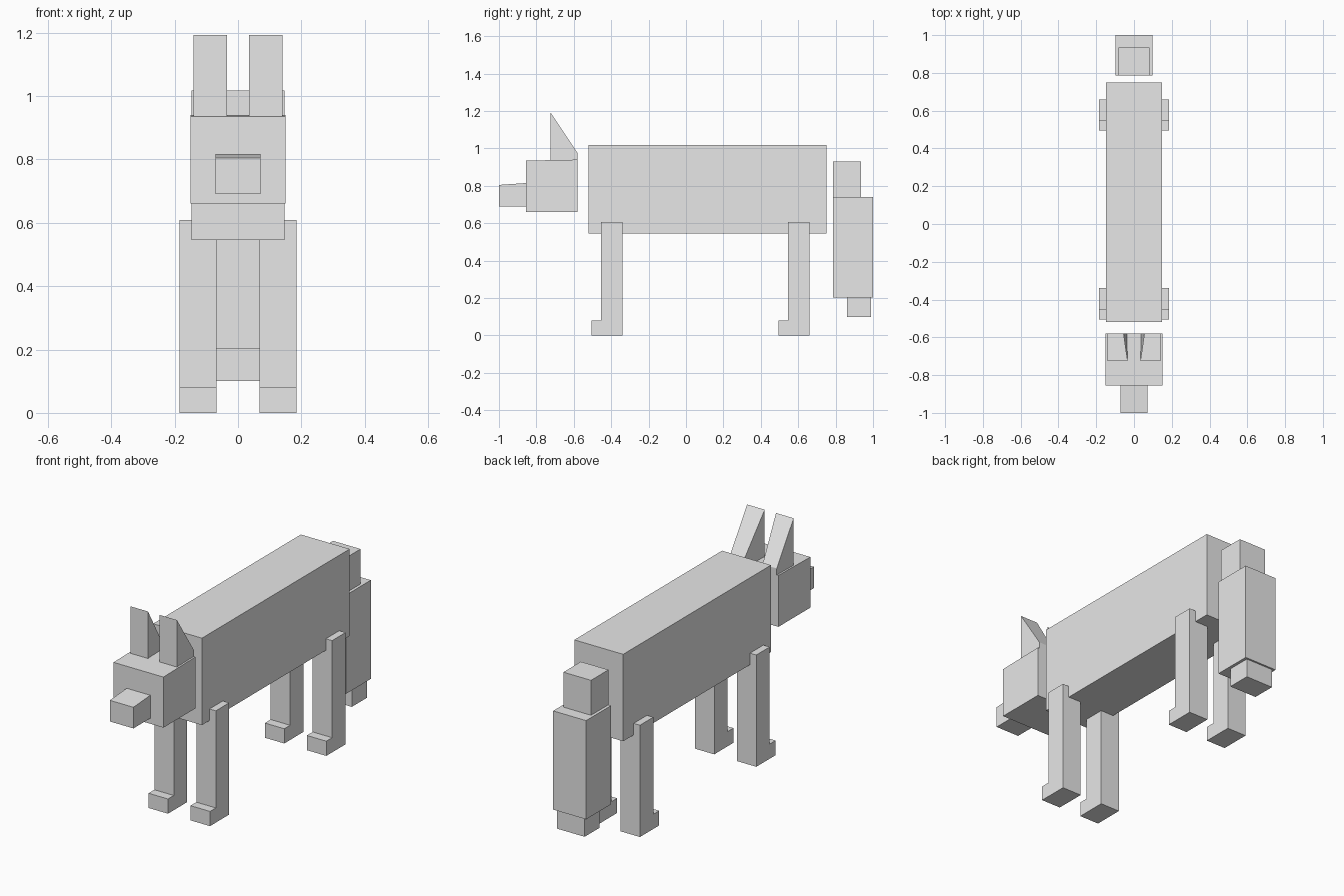
import bpy
import bmesh

cube = bpy.data.objects.get("Cube")
if cube:
    bpy.data.objects.remove(cube, do_unlink=True)

grey = bpy.data.materials.new("light_grey")
grey.use_nodes = True
grey.diffuse_color = (0.8, 0.8, 0.8, 1)
grey.node_tree.nodes["Principled BSDF"].inputs["Base Color"].default_value = (0.8, 0.8, 0.8, 1)


def extrude_profile(name, profile, x0, x1):
    """Extrude a (y, z) side profile from x0 to x1."""
    bm = bmesh.new()
    face = bm.faces.new([bm.verts.new((x0, y, z)) for y, z in profile])
    moved = bmesh.ops.extrude_face_region(bm, geom=[face])["geom"]
    verts = [g for g in moved if isinstance(g, bmesh.types.BMVert)]
    bmesh.ops.translate(bm, verts=verts, vec=(x1 - x0, 0, 0))
    bmesh.ops.recalc_face_normals(bm, faces=bm.faces)
    mesh = bpy.data.meshes.new(name)
    bm.to_mesh(mesh)
    bm.free()
    mesh.materials.append(grey)
    obj = bpy.data.objects.new(name, mesh)
    bpy.context.collection.objects.link(obj)
    return obj


def block(name, half_width, y0, y1, z0, z1, front_drop=0):
    """Centred block whose top front edge may sit a little lower."""
    profile = [(y0, z0), (y1, z0), (y1, z1), (y0, z1 - front_drop)]
    return extrude_profile(name, profile, -half_width, half_width)


# Body, head and snout
block("torso", 0.147, -0.52, 0.75, 0.545, 1.018)
block("head", 0.15, -0.855, -0.58, 0.66, 0.94, 0.005)
block("snout", 0.071, -1.0, -0.855, 0.69, 0.815, 0.01)

# Hanging tail in three segments
block("tail_base", 0.083, 0.785, 0.935, 0.74, 0.93)
block("tail_middle", 0.099, 0.785, 1.0, 0.203, 0.74)
block("tail_tip", 0.083, 0.86, 0.99, 0.1, 0.203)

for side, sign in (("left", 1), ("right", -1)):
    # Legs with forward feet
    for place, y in (("front", -0.455), ("back", 0.545)):
        profile = [(y - 0.05, 0), (y + 0.115, 0), (y + 0.115, 0.608),
                   (y, 0.608), (y, 0.08), (y - 0.05, 0.08)]
        extrude_profile(f"{place}_{side}_leg", profile, sign * 0.068, sign * 0.185)

    # Wedge ears, with the inner side leaning outward at the back
    profile = [(-0.725, 0.935), (-0.58, 0.935), (-0.58, 0.975), (-0.725, 1.193)]
    ear = extrude_profile(f"{side}_ear", profile, sign * 0.034, sign * 0.14)
    for v in ear.data.vertices:
        if abs(v.co.x) < 0.05 and v.co.y > -0.6 and v.co.z > 0.95:
            v.co.x = sign * 0.055
